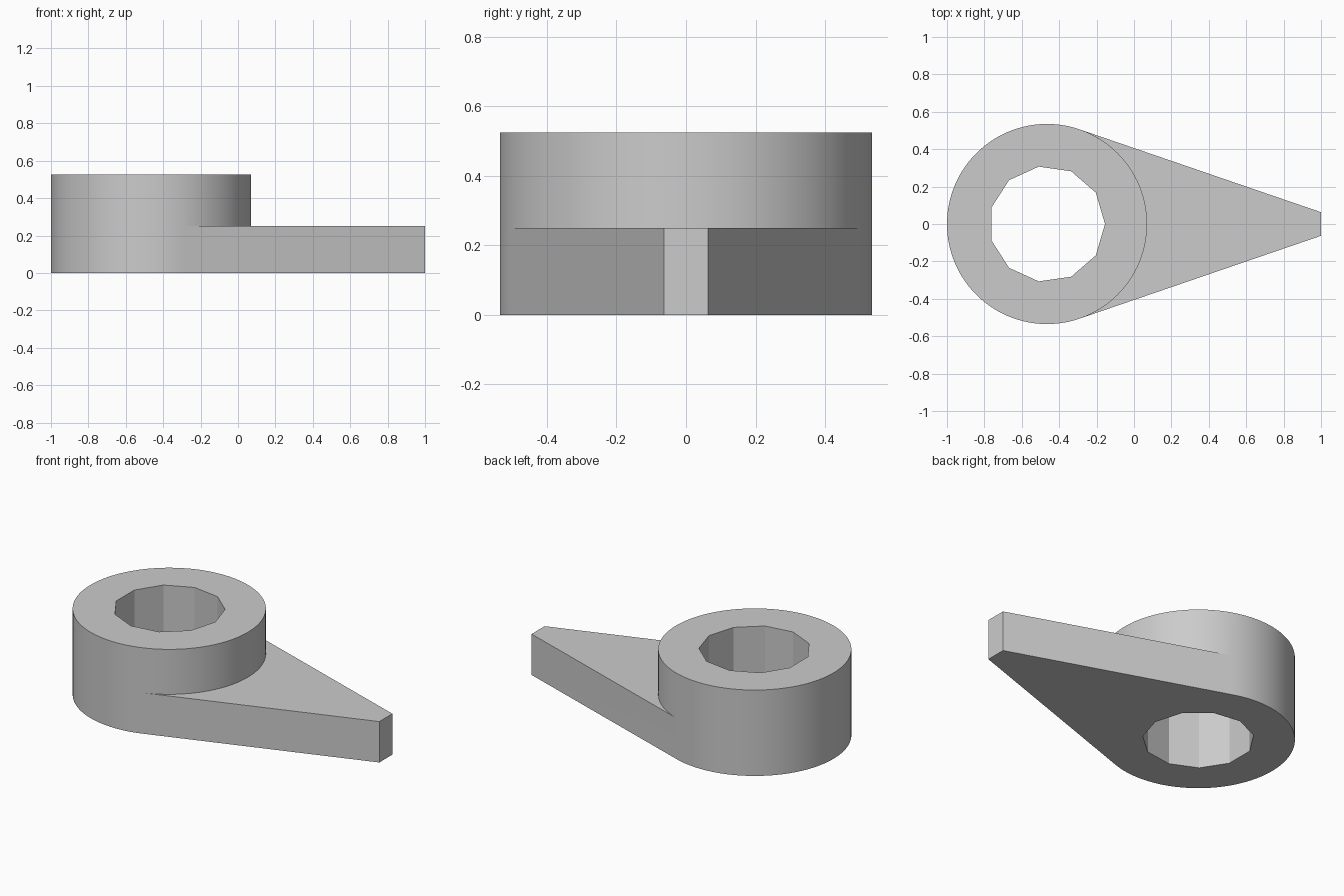
import bpy
import bmesh
import math
from mathutils import Matrix

cube = bpy.data.objects.get("Cube")
if cube:
    bpy.data.objects.remove(cube, do_unlink=True)

CENTRE_X, RADIUS, HEIGHT = -0.465, 0.535, 0.525
HOLE_RADIUS, ARM_HEIGHT, TIP_HALF = 0.31, 0.25, 0.063

grey = bpy.data.materials.new("plain grey")
grey.use_nodes = True
colour = (0.6, 0.6, 0.6, 1)
grey.diffuse_color = colour
grey.node_tree.nodes["Principled BSDF"].inputs["Base Color"].default_value = colour


def prism(name, points, bottom, top):
    """Extrude a counter-clockwise outline between two heights."""
    bm = bmesh.new()
    face = bm.faces.new([bm.verts.new((x, y, bottom)) for x, y in points])
    extruded = bmesh.ops.extrude_face_region(bm, geom=[face], use_keep_orig=True)
    moved = [g for g in extruded["geom"] if isinstance(g, bmesh.types.BMVert)]
    bmesh.ops.translate(bm, verts=moved, vec=(0, 0, top - bottom))
    bmesh.ops.recalc_face_normals(bm, faces=bm.faces)
    mesh = bpy.data.meshes.new(name)
    bm.to_mesh(mesh)
    bm.free()
    mesh.materials.append(grey)
    obj = bpy.data.objects.new(name, mesh)
    bpy.context.collection.objects.link(obj)
    return obj


def circle(radius, sides):
    return [(CENTRE_X + radius * math.cos(math.tau * i / sides),
             radius * math.sin(math.tau * i / sides)) for i in range(sides)]


def combine(target, tool, operation):
    """Apply a boolean and discard the tool."""
    bpy.context.view_layer.objects.active = target
    mod = target.modifiers.new(operation, "BOOLEAN")
    mod.operation, mod.solver, mod.object = operation, "EXACT", tool
    bpy.ops.object.modifier_apply(modifier=mod.name)
    bpy.data.objects.remove(tool, do_unlink=True)


# Round boss
lever = prism("lever_with_boss", circle(RADIUS, 128), 0, HEIGHT)

# Tapered arm, its sides tangent to the boss
reach = 1 - CENTRE_X
angle = math.atan2(TIP_HALF, reach) + math.acos(RADIUS / math.hypot(reach, TIP_HALF))
step = math.tau / 128
angle = round(angle / step) * step
tx, ty = CENTRE_X + RADIUS * math.cos(angle), RADIUS * math.sin(angle)
arm = prism("arm", [(1, -TIP_HALF), (1, TIP_HALF), (tx, ty),
                    (CENTRE_X, 0), (tx, -ty)], 0, ARM_HEIGHT)
combine(lever, arm, "UNION")

# Faceted through hole
cutter = prism("hole_cutter", circle(HOLE_RADIUS, 11), -0.1, HEIGHT + 0.1)
cutter.hide_render = True
combine(lever, cutter, "DIFFERENCE")

# Smooth round wall, crisp corners and flat hole facets
bpy.ops.object.select_all(action="DESELECT")
lever.select_set(True)
bpy.context.view_layer.objects.active = lever
bpy.ops.object.shade_smooth_by_angle(angle=math.radians(25))
